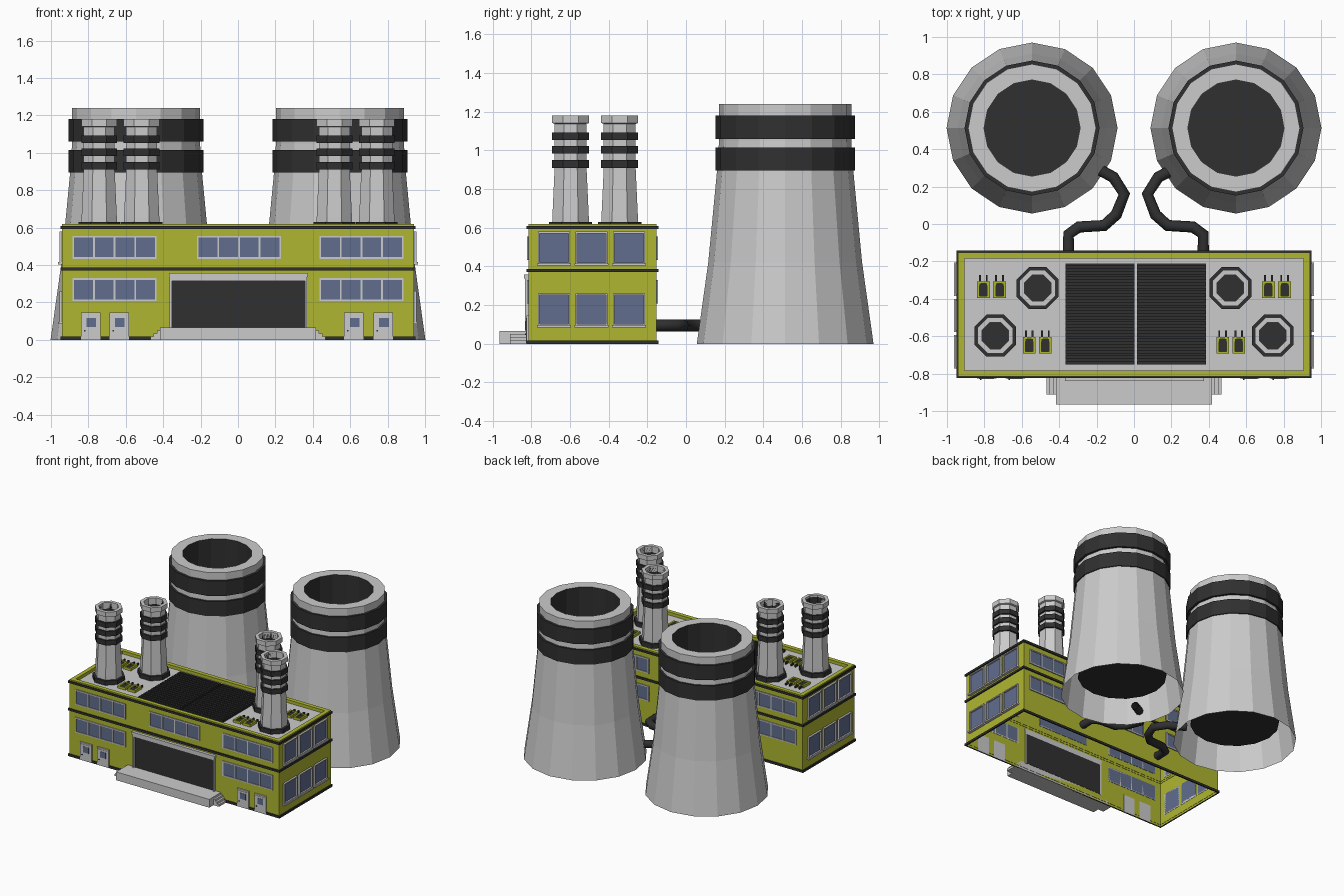
import bpy, bmesh, math
from mathutils import Matrix, Vector

if "Cube" in bpy.data.objects:
    bpy.data.objects.remove(bpy.data.objects["Cube"])


def material(name, rgb):
    m = bpy.data.materials.new(name)
    m.diffuse_color = (*rgb, 1)
    m.use_nodes = True
    m.node_tree.nodes["Principled BSDF"].inputs["Base Color"].default_value = m.diffuse_color
    return m


YELLOW = material("yellow_paint", (0.43, 0.47, 0.03))
DARK = material("dark_metal", (0.03, 0.03, 0.03))
BLUE = material("window_glass", (0.12, 0.155, 0.27))


def finish(bm, name, mat=None, matrix=Matrix()):
    bmesh.ops.recalc_face_normals(bm, faces=bm.faces)
    bm.transform(matrix)
    me = bpy.data.meshes.new(name)
    bm.to_mesh(me)
    bm.free()
    if mat:
        me.materials.append(mat)
    ob = bpy.data.objects.new(name, me)
    bpy.context.collection.objects.link(ob)
    return ob


def boxes(name, spans, mat=None, matrix=Matrix()):
    """One object from boxes given as (x0, x1, y0, y1, z0, z1)."""
    bm = bmesh.new()
    for x0, x1, y0, y1, z0, z1 in spans:
        t = Matrix.Translation(((x0 + x1) / 2, (y0 + y1) / 2, (z0 + z1) / 2))
        s = Matrix.Diagonal((x1 - x0, y1 - y0, z1 - z0, 1))
        bmesh.ops.create_cube(bm, size=1, matrix=t @ s)
    return finish(bm, name, mat, matrix)


def sweep(bm, loops):
    rows = [[bm.verts.new(p) for p in loop] for loop in loops]
    for a, b in zip(rows, rows[1:]):
        for i in range(len(a)):
            j = (i + 1) % len(a)
            bm.faces.new((a[i], a[j], b[j], b[i]))
    return rows


def lathe(name, profile, n, at, mat=None, turn=0.0, cap=False):
    bm = bmesh.new()
    ang = [turn + 2 * math.pi * i / n for i in range(n)]
    rows = sweep(bm, [[(r * math.cos(a), r * math.sin(a), z) for a in ang] for r, z in profile])
    if cap:
        bm.faces.new(rows[-1])
    bmesh.ops.remove_doubles(bm, verts=bm.verts, dist=1e-5)
    return finish(bm, name, mat, Matrix.Translation((*at, 0)))


def band(name, r0, r1, z0, z1, n, at, turn=0.0):
    lathe(name, [(r0, z0), (r1, z0), (r1, z1), (r0, z1), (r0, z0)], n, at, DARK, turn)


# ---- building shell: walls with parapet, open underneath
X, Y0, Y1 = 0.94, -0.815, -0.152


def rect(grow, z):
    return [(-X - grow, Y0 - grow, z), (X + grow, Y0 - grow, z),
            (X + grow, Y1 + grow, z), (-X - grow, Y1 + grow, z)]


bm = bmesh.new()
sweep(bm, [rect(0, 0), rect(0, 0.62), rect(-0.033, 0.62), rect(-0.033, 0.594)])
finish(bm, "building_walls", YELLOW)
bm = bmesh.new()
bm.faces.new([bm.verts.new(p) for p in rect(-0.033, 0.595)])
finish(bm, "roof_deck")
for name, z0, z1 in (("base_trim", 0, 0.018), ("floor_trim", 0.37, 0.387), ("roof_trim", 0.594, 0.61)):
    bm = bmesh.new()
    sweep(bm, [rect(-0.002, z0), rect(0.009, z0), rect(0.009, z1), rect(-0.002, z1)])
    finish(bm, name, DARK)

# ---- wall-local frames: x along the wall, y outward, z up
FRONT = Matrix.Translation((0, Y0, 0)) @ Matrix.Diagonal((1, -1, 1, 1))
BACK = Matrix.Translation((0, Y1, 0))
SIDES = {s: Matrix(((0, s, 0, s * X), (1, 0, 0, 0), (0, 0, 1, 0), (0, 0, 0, 1))) for s in (-1, 1)}


def window(name, wall, x0, x1, z0, z1, panes=1, depth=0.008, sill=0.0):
    t = 0.009
    boxes(name + "_glass", [(x0, x1, -0.002, 0.003, z0, z1)], BLUE, wall)
    bars = [(x0, x1, -0.002, depth, z0, z0 + t), (x0, x1, -0.002, depth, z1 - t, z1)]
    for i in range(panes + 1):
        c = x0 + t / 2 + (x1 - x0 - t) * i / panes
        bars.append((c - t / 2, c + t / 2, -0.002, depth, z0, z1))
    if sill:
        bars.append((x0 - 0.006, x1 + 0.006, -0.002, sill, z0 - 0.008, z0 + 0.004))
    boxes(name + "_frame", bars, None, wall)


for wall, label in ((FRONT, "front"), (BACK, "back")):
    for cx in (-0.66, 0.005, 0.66):
        window(label + "_upper_window", wall, cx - 0.225, cx + 0.225, 0.433, 0.555, 4)
        if cx != 0.005 or label == "back":
            window(label + "_lower_window", wall, cx - 0.225, cx + 0.225, 0.208, 0.33, 4)
for s, wall in SIDES.items():
    for cy in (-0.683, -0.489, -0.295):
        for z in (0.412, 0.092):
            window("side_window", wall, cy - 0.083, cy + 0.083, z, z + 0.168, 1, 0.015, 0.023)

# ---- loading door with stepped frame
boxes("loading_door", [(-0.352, 0.357, -0.002, 0.004, 0.065, 0.316)], DARK, FRONT)
boxes("loading_door_frame", [(-0.365, -0.352, -0.002, 0.018, 0.06, 0.335),
                             (0.357, 0.37, -0.002, 0.018, 0.06, 0.335),
                             (-0.365, 0.37, -0.002, 0.018, 0.316, 0.337),
                             (-0.37, 0.375, -0.002, 0.024, 0.337, 0.357)], None, FRONT)

# ---- loading platform and side steps
boxes("loading_platform", [(-0.418, 0.418, 0, 0.15, 0, 0.067)], None, FRONT)
boxes("platform_steps", [(s * 0.41 if s > 0 else -w, w if s > 0 else -0.41, 0, 0.096, 0, z)
                         for s in (-1, 1) for w, z in ((0.434, 0.05), (0.451, 0.034), (0.468, 0.017))], None, FRONT)

# ---- personnel doors
for cx in (-0.788, -0.636, 0.62, 0.776):
    boxes("staff_door", [(cx - 0.052, cx + 0.052, -0.002, 0.01, 0, 0.145),
                         (cx - 0.04, cx + 0.04, 0, 0.013, 0.004, 0.133)], None, FRONT)
    boxes("staff_door_glass", [(cx - 0.022, cx + 0.03, 0, 0.015, 0.07, 0.118)], BLUE, FRONT)
    boxes("staff_door_handle", [(cx - 0.036, cx - 0.028, 0, 0.018, 0.045, 0.053)], DARK, FRONT)

# ---- louvred roof panels
for x0, x1 in ((-0.365, 0.004), (0.017, 0.385)):
    slats = [(x0, x1, -0.752, -0.21, 0.59, 0.602)]
    for i in range(18):
        y = -0.752 + 0.0302 * i
        slats.append((x0, x1, y, y + 0.018, 0.6, 0.612))
    boxes("roof_louvre", slats, DARK)

# ---- roof vents
for s in (-1, 1):
    for gx, gy in ((0.762, -0.35), (0.517, -0.647)):
        for dx in (-0.043, 0.043):
            cx = s * gx + dx
            boxes("roof_vent", [(cx - 0.034, cx - 0.02, gy - 0.045, gy + 0.043, 0.59, 0.615),
                                (cx + 0.02, cx + 0.034, gy - 0.045, gy + 0.043, 0.59, 0.615),
                                (cx - 0.034, cx + 0.034, gy - 0.045, gy - 0.035, 0.59, 0.615),
                                (cx - 0.034, cx + 0.034, gy + 0.033, gy + 0.043, 0.59, 0.615)], YELLOW)
            boxes("roof_vent_core", [(cx - 0.02, cx + 0.02, gy - 0.036, gy + 0.034, 0.59, 0.606)], DARK)
            boxes("roof_vent_pipes", [(cx + d - 0.005, cx + d + 0.005, gy + 0.02, gy + 0.077, 0.595, 0.611)
                                      for d in (-0.018, 0.018)], DARK)

# ---- octagonal chimneys
k, turn = 1 / math.cos(math.pi / 8), math.pi / 8
for s in (-1, 1):
    for cx, cy in ((0.515, -0.343), (0.742, -0.597)):
        at = (s * cx, cy)
        lathe("chimney", [(0.096 * k, 0.595), (0.094 * k, 0.66), (0.083 * k, 0.9), (0.083 * k, 1.138),
                          (0.096 * k, 1.142), (0.096 * k, 1.18), (0.07 * k, 1.18), (0.07 * k, 1.13)], 8, at, None, turn)
        lathe("chimney_flue", [(0.07 * k, 1.165), (0.07 * k, 0.9)], 8, at, DARK, turn, cap=True)
        band("chimney_foot", 0.085 * k, 0.112 * k, 0.594, 0.63, 8, at, turn)
        for z in (0.91, 0.983, 1.053):
            band("chimney_band", 0.08 * k, 0.096 * k, z, z + 0.04, 8, at, turn)

# ---- cooling towers
for s in (-1, 1):
    at = (s * 0.545, 0.513)
    lathe("cooling_tower", [(0.457, 0), (0.398, 0.42), (0.353, 0.89), (0.342, 1.05), (0.342, 1.24),
                            (0.257, 1.24)], 16, at)
    lathe("cooling_tower_well", [(0.257, 1.24), (0.257, 0.9), (0.33, 0.15)], 16, at, DARK, cap=True)
    for z in (0.895, 1.06):
        band("cooling_tower_band", 0.335, 0.361, z, z + 0.12, 16, at)

# ---- connecting pipes
PATH = [(0.36, -0.16), (0.36, -0.055), (0.305, -0.016), (0.17, -0.008), (0.105, 0.05),
        (0.062, 0.16), (0.12, 0.25), (0.25, 0.32)]
for s in (-1, 1):
    cu = bpy.data.curves.new("pipe", 'CURVE')
    cu.dimensions = '3D'
    cu.bevel_depth, cu.bevel_resolution = 0.031, 2
    sp = cu.splines.new('POLY')
    sp.points.add(len(PATH) - 1)
    for p, (x, y) in zip(sp.points, PATH):
        p.co = (s * x + 0.01, y, 0.095, 1)
    cu.materials.append(DARK)
    bpy.context.collection.objects.link(bpy.data.objects.new("connecting_pipe", cu))
